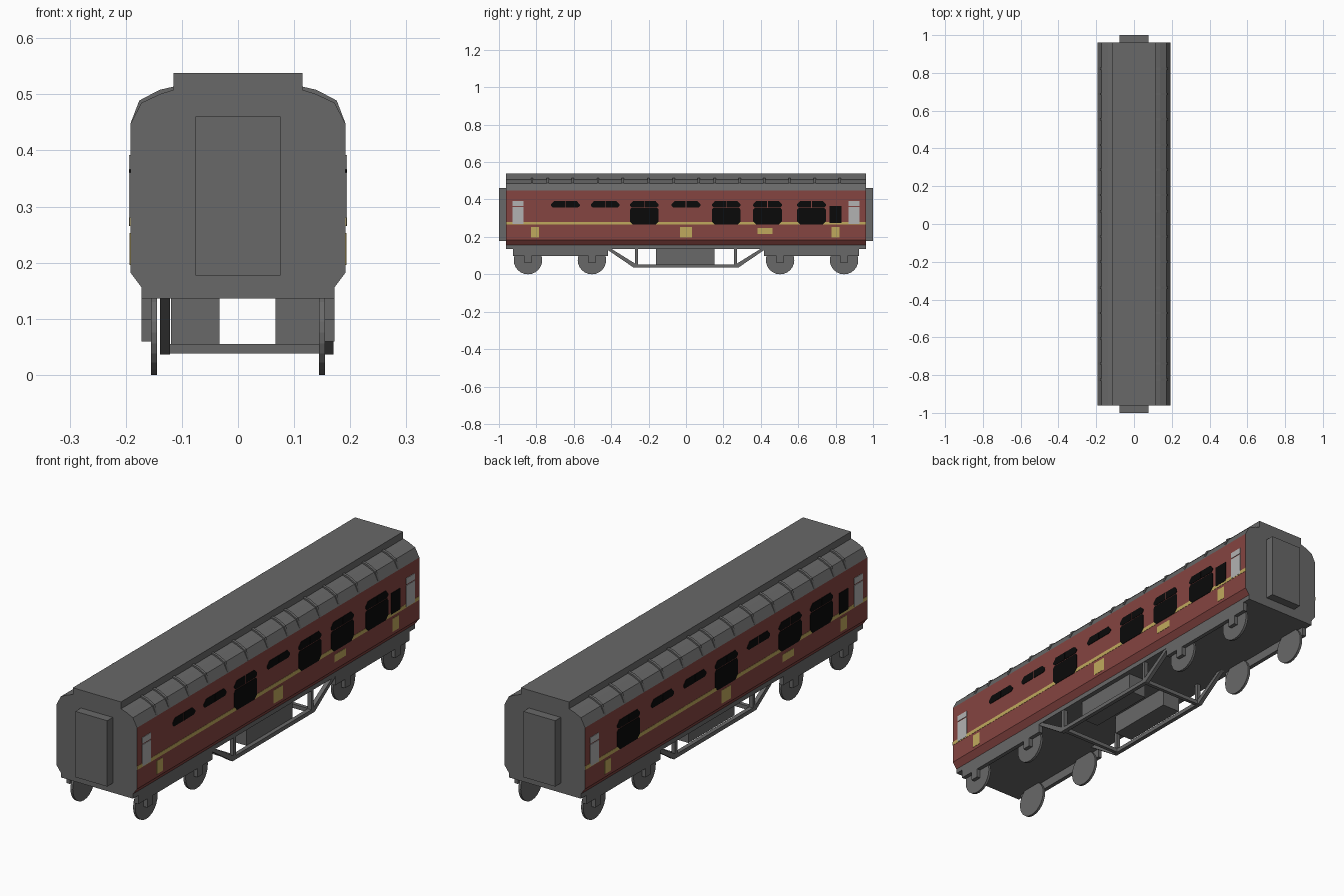
import bpy, bmesh, math
from mathutils import Vector

if "Cube" in bpy.data.objects:
    bpy.data.objects.remove(bpy.data.objects["Cube"])


def material(name, r, g, b):
    m = bpy.data.materials.new(name)
    m.diffuse_color = (r, g, b, 1)
    m.use_nodes = True
    m.node_tree.nodes["Principled BSDF"].inputs["Base Color"].default_value = m.diffuse_color
    return m


GREY = material("dark grey", 0.14, 0.14, 0.14)
RED = material("maroon", 0.235, 0.058, 0.052)
YELLOW = material("straw yellow", 0.53, 0.40, 0.11)
BLACK = material("window black", 0.003, 0.003, 0.003)
WHITE = material("frosted white", 0.45, 0.45, 0.45)


def prism(bm, pts, axis, a, b):
    """Extrude a 2D polygon along x (points are y,z) or along y (points are x,z)."""
    def at(p, d):
        return (d, p[0], p[1]) if axis == "x" else (p[0], d, p[1])
    lo = [bm.verts.new(at(p, a)) for p in pts]
    hi = [bm.verts.new(at(p, b)) for p in pts]
    bm.faces.new(lo)
    bm.faces.new(hi[::-1])
    n = len(pts)
    for i in range(n):
        j = (i + 1) % n
        bm.faces.new((lo[i], lo[j], hi[j], hi[i]))


def box(bm, x0, x1, y0, y1, z0, z1):
    prism(bm, [(x0, z0), (x1, z0), (x1, z1), (x0, z1)], "y", y0, y1)


def finish(name, bm, *mats):
    bmesh.ops.recalc_face_normals(bm, faces=bm.faces)
    me = bpy.data.meshes.new(name)
    for m in mats:
        me.materials.append(m)
    bm.to_mesh(me)
    bm.free()
    ob = bpy.data.objects.new(name, me)
    bpy.context.collection.objects.link(ob)
    return ob


END = 0.962

# Coach body: one cross-section, sides coloured red by height and direction
half = [(0.172, 0.136), (0.172, 0.156), (0.192, 0.183), (0.192, 0.447),
        (0.172, 0.485), (0.138, 0.501), (0.115, 0.508)]
bm = bmesh.new()
prism(bm, half + [(-x, z) for x, z in half[::-1]], "y", -END, END)
bm.normal_update()
for f in bm.faces:
    if abs(f.normal.x) > 0.5 and 0.156 < f.calc_center_median().z < 0.447:
        f.material_index = 1
finish("coach_body", bm, GREY, RED)

# Raised flat roof deck
bm = bmesh.new()
box(bm, -0.115, 0.115, -END, END, 0.50, 0.538)
finish("roof_deck", bm, GREY)

# Roof ribs
bm = bmesh.new()
rib = [(0.192, 0.447), (0.176, 0.489), (0.140, 0.508), (0.114, 0.514),
       (0.114, 0.500), (0.138, 0.495), (0.168, 0.480), (0.185, 0.447)]
for y in (-0.824, -0.739, -0.605, -0.471, -0.338, -0.2, -0.066,
          0.068, 0.154, 0.287, 0.418, 0.554, 0.688, 0.822):
    for s in (-1, 1):
        prism(bm, [(s * x, z) for x, z in rib], "y", y - 0.006, y + 0.006)
finish("roof_ribs", bm, GREY)

# End gangways
bm = bmesh.new()
for s in (-1, 1):
    box(bm, -0.076, 0.076, *sorted((s * 0.95, s * 1.0)), 0.177, 0.461)
finish("end_gangways", bm, GREY)


# Painted details as thin plates on each side
def plate(bm, s, pts, out=0.0015):
    prism(bm, pts, "x", s * 0.1905, s * (0.192 + out))


def rect(y0, y1, z0, z1):
    return [(y0, z0), (y1, z0), (y1, z1), (y0, z1)]


def top_light(bm, s, y):
    for t in (-1, 1):  # two panes with a thin bar between
        pts = [(0.002, 0.358), (0.068, 0.358), (0.077, 0.366), (0.077, 0.374),
               (0.060, 0.392), (0.002, 0.392)]
        plate(bm, s, [(y + t * u, z) for u, z in pts], 0.002)


def big_window(bm, s, y):
    top_light(bm, s, y)
    h = [(0.060, 0.265), (0.077, 0.283), (0.077, 0.345), (0.070, 0.354)]
    plate(bm, s, [(y + u, z) for u, z in h] + [(y - u, z) for u, z in h[::-1]], 0.002)


layout = {1: ((-0.223, 0.215, 0.436, 0.671), (-0.645, -0.432, 0.0)),
          -1: ((0.667, 0.0, -0.435, -0.648), (0.436, 0.215, -0.22))}
for s, side in ((1, "right"), (-1, "left")):
    bm = bmesh.new()
    for y in layout[s][0]:
        big_window(bm, s, y)
    for y in layout[s][1]:
        top_light(bm, s, y)
    plate(bm, s, rect(s * 0.8 - 0.032, s * 0.8 + 0.032, 0.275, 0.366), 0.002)
    finish(side + "_windows", bm, BLACK)

    bm = bmesh.new()
    for y in (-0.899, 0.899):
        plate(bm, s, rect(y - 0.029, y + 0.029, 0.268, 0.361), 0.002)
        plate(bm, s, rect(y - 0.029, y + 0.029, 0.366, 0.392), 0.002)
    finish(side + "_door_windows", bm, WHITE)

    # Waist stripe and lower panels
    bm = bmesh.new()
    plate(bm, s, rect(-END, END, 0.265, 0.281), 0.001)
    for y, w, z0, z1 in ((-0.808, 0.021, 0.196, 0.253), (0, 0.032, 0.196, 0.253),
                         (0.422, 0.040, 0.216, 0.248), (0.8, 0.021, 0.196, 0.253)):
        plate(bm, s, rect(s * y - w, s * y + w, z0, z1), 0.001)
    finish(side + "_stripe_and_panels", bm, YELLOW)

# Bogie side frames with axle boxes
WHEELS = (-0.845, -0.503, 0.503, 0.845)
bm = bmesh.new()
for s in (-1, 1):
    x0, x1 = sorted((s * 0.154, s * 0.172))
    for t in (-1, 1):
        box(bm, x0, x1, *sorted((t * 0.418, t * 0.925)), 0.098, 0.138)
    for y in WHEELS:
        box(bm, x0, x1, y - 0.019, y + 0.019, 0.06, 0.1)
finish("bogie_frames", bm, GREY)

# Wheels
bm = bmesh.new()
ring = [(0.076 * math.cos(i * math.tau / 24), 0.076 + 0.076 * math.sin(i * math.tau / 24))
        for i in range(24)]
for s in (-1, 1):
    for y in WHEELS:
        prism(bm, [(y + u, z) for u, z in ring], "x", s * 0.144, s * 0.155)
finish("wheels", bm, GREY)

# Underframe trusses: bottom bar, posts, sloping ends
bm = bmesh.new()
for x0, x1 in ((-0.139, -0.121), (0.152, 0.170)):
    box(bm, x0, x1, -0.27, 0.27, 0.036, 0.053)
    for t in (-1, 1):
        box(bm, x0, x1, t * 0.265 - 0.008, t * 0.265 + 0.008, 0.045, 0.138)
        prism(bm, [(t * y, z) for y, z in ((0.265, 0.036), (0.28, 0.036), (0.43, 0.138),
                                           (0.402, 0.138), (0.265, 0.053))], "x", x0, x1)
for t in (-1, 1):
    box(bm, -0.125, 0.155, t * 0.265 - 0.008, t * 0.265 + 0.008, 0.038, 0.055)
finish("underframe_truss", bm, GREY)

# Equipment boxes under the floor
bm = bmesh.new()
for x0, x1 in ((-0.119, -0.033), (0.067, 0.152)):
    box(bm, x0, x1, -0.16, 0.153, 0.053, 0.138)
finish("underfloor_boxes", bm, GREY)
